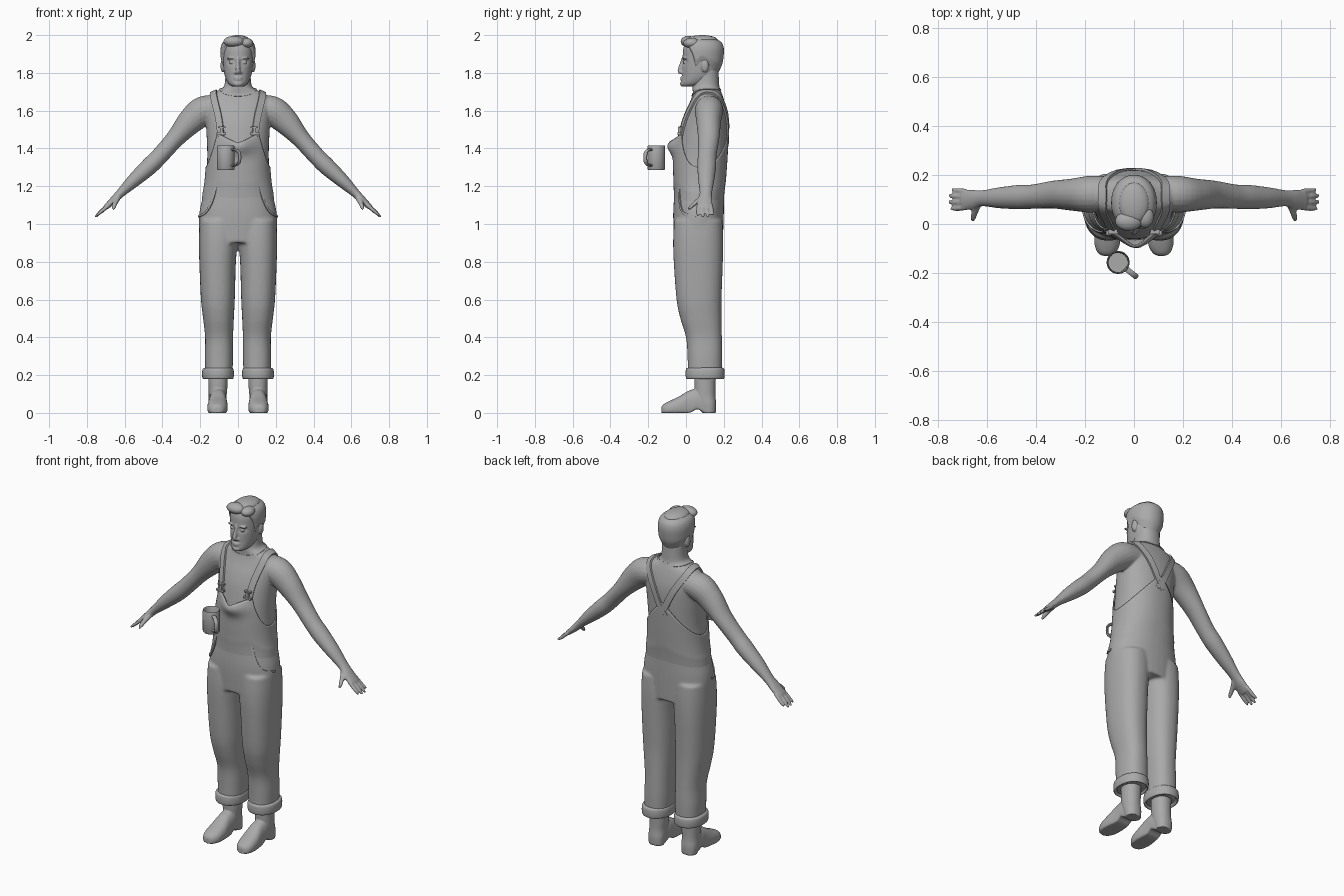
import bpy, bmesh
from math import sin, cos, pi, exp, copysign
from mathutils import Vector
from mathutils.bvhtree import BVHTree

if "Cube" in bpy.data.objects:
    bpy.data.objects.remove(bpy.data.objects["Cube"])

grey = bpy.data.materials.new("plain_grey")
grey.use_nodes = True
grey.diffuse_color = (0.4, 0.4, 0.4, 1)
grey.node_tree.nodes["Principled BSDF"].inputs["Base Color"].default_value = (0.4, 0.4, 0.4, 1)


def spline(rows, steps=5):
    """Smooth curve through rows of numbers."""
    out = []
    for i in range(len(rows) - 1):
        a, b, c, d = (rows[max(0, min(len(rows) - 1, k))] for k in (i - 1, i, i + 1, i + 2))
        for j in range(steps):
            t = j / steps
            out.append([q + t / 2 * (r - p + t * (2 * p - 5 * q + 4 * r - s + t * (3 * (q - r) + s - p)))
                        for p, q, r, s in zip(a, b, c, d)])
    return out + [list(rows[-1])]


def skin_rings(bm, rings, caps=True):
    rows = [[bm.verts.new(p) for p in ring] for ring in rings]
    n = len(rows[0])
    for a, b in zip(rows, rows[1:]):
        for i in range(n):
            bm.faces.new((a[i], a[(i + 1) % n], b[(i + 1) % n], b[i]))
    if caps:
        bm.faces.new(rows[0][::-1])
        bm.faces.new(rows[-1])


def power(v, e):
    return copysign(abs(v) ** (2 / e), v)


def level_point(row, a, e):
    z, x0, x1, y0, y1 = row
    return Vector(((x0 + x1) / 2 + (x1 - x0) / 2 * power(cos(a), e),
                   (y0 + y1) / 2 + (y1 - y0) / 2 * power(sin(a), e), z))


def loft(bm, rows, e=2.2, n=40, side=1):
    """Stack of level outlines: z, x0, x1, y0, y1."""
    rings = [[level_point(r, 2 * pi * i / n, e) for i in range(n)] for r in spline(rows)]
    skin_rings(bm, [[(p.x * side, p.y, p.z) for p in r] for r in rings])


def tube(bm, rows, side=1, n=20):
    """Limb along a path: x, y, z, radius along y, radius across."""
    rows = spline(rows)
    rings = []
    for i, (x, y, z, ra, rb) in enumerate(rows):
        t = Vector(rows[min(i + 1, len(rows) - 1)][:3]) - Vector(rows[max(i - 1, 0)][:3])
        u = t.cross((0, 1, 0)).normalized()
        v = u.cross(t).normalized()
        ring = [Vector((x, y, z)) + v * ra * cos(2 * pi * k / n) + u * rb * sin(2 * pi * k / n) for k in range(n)]
        rings.append([(p.x * side, p.y, p.z) for p in ring])
    skin_rings(bm, rings)


def ball(bm, centre, size):
    ret = bmesh.ops.create_uvsphere(bm, u_segments=20, v_segments=12, radius=1)
    for v in ret["verts"]:
        v.co = Vector(centre) + Vector([a * b for a, b in zip(v.co, size)])


def shell(bm, rows, low, high, offset, e=2.2, n=72, steps=24, bend=None):
    """Cloth or hair layer over a loft, with edge heights given by direction."""
    fine = spline(rows, 12)
    rings = []
    for j in range(steps + 1):
        ring = []
        for i in range(n):
            a = 2 * pi * i / n
            z = low(a) + (high(a) - low(a)) * j / steps
            k = next((k for k in range(len(fine) - 2) if fine[k + 1][0] >= z), len(fine) - 2)
            f = (z - fine[k][0]) / (fine[k + 1][0] - fine[k][0])
            row = [p + (q - p) * min(f, 1) for p, q in zip(fine[k], fine[k + 1])]
            o = offset(j / steps)
            row = [row[0], row[1] - o, row[2] + o, row[3] - o, row[4] + o]
            p = level_point(row, a, e)
            ring.append(bend(p) if bend else p)
        rings.append(ring)
    skin_rings(bm, rings, caps=False)


def finish(name, bm, voxel=0, smooth=4, thick=0):
    bmesh.ops.recalc_face_normals(bm, faces=bm.faces)
    me = bpy.data.meshes.new(name)
    bm.to_mesh(me)
    bm.free()
    me.materials.append(grey)
    ob = bpy.data.objects.new(name, me)
    bpy.context.scene.collection.objects.link(ob)
    bpy.ops.object.select_all(action="DESELECT")
    ob.select_set(True)
    bpy.context.view_layer.objects.active = ob
    if voxel:
        m = ob.modifiers.new("blend", "REMESH")
        m.mode, m.voxel_size, m.use_smooth_shade = "VOXEL", voxel, True
        m = ob.modifiers.new("soften", "SMOOTH")
        m.iterations = smooth
    if thick:
        m = ob.modifiers.new("thickness", "SOLIDIFY")
        m.thickness, m.offset = thick, -1
    bpy.ops.object.shade_smooth_by_angle(angle=0.7)
    return ob


def surface(ob):
    return BVHTree.FromObject(ob, bpy.context.evaluated_depsgraph_get())


def ribbon(bm, tree, path, width, height, side=1):
    """Flat band laid on a surface."""
    pts = [Vector((x * side, y, z)) for x, y, z in spline(path, 8)]
    rings = []
    for i, p in enumerate(pts):
        loc, nor = tree.find_nearest(p)[:2]
        t = pts[min(i + 1, len(pts) - 1)] - pts[max(i - 1, 0)]
        s = t.cross(nor).normalized() * width / 2
        rings.append([loc + s - nor * .01, loc + s + nor * height, loc - s + nor * height, loc - s - nor * .01])
    skin_rings(bm, rings)


# Torso, neck, arms and hands
torso = [(z, -w, w, f, b) for z, w, f, b in (
    (.9, .2, -.062, .195), (1.05, .206, -.068, .2), (1.2, .174, -.06, .203), (1.35, .163, -.06, .213),
    (1.5, .168, -.035, .22), (1.58, .175, -.01, .218), (1.64, .18, .018, .206), (1.685, .15, .035, .192),
    (1.71, .1, .035, .182), (1.735, .072, .035, .176), (1.82, .066, .045, .172))]
bm = bmesh.new()
loft(bm, torso[2:])
for s in (1, -1):
    tube(bm, [(.1, .125, 1.61, .07, .065), (.18, .122, 1.6, .075, .078), (.25, .12, 1.545, .066, .07),
              (.33, .12, 1.455, .057, .05), (.41, .112, 1.365, .05, .046), (.47, .11, 1.305, .05, .046),
              (.55, .107, 1.232, .043, .037), (.62, .105, 1.165, .033, .024), (.66, .1, 1.125, .04, .02),
              (.7, .098, 1.088, .042, .014)], s)
    for y, tip, reach in ((.133, .14, -.012), (.111, .115, 0), (.088, .09, 0), (.066, .062, -.008)):
        tube(bm, [(.685, y, 1.1, .011, .011), (.725 + reach / 2, (y + tip) / 2, 1.068, .0105, .01),
                  (.752 + reach, tip, 1.04 - reach, .008, .007), (.757 + reach, tip, 1.034 - reach, .003, .003)], s, 12)
    tube(bm, [(.635, .085, 1.14, .014, .016), (.65, .05, 1.112, .012, .014), (.657, .025, 1.09, .01, .011),
              (.66, .012, 1.075, .005, .005)], s, 12)
body = finish("torso_and_arms", bm, .006, 3)

# Head with nose, lips, brows and ears
skull = [(z, -w, w, f, b) for z, w, f, b in (
    (1.728, .03, -.02, .05), (1.745, .052, -.027, .11), (1.785, .07, -.022, .16), (1.84, .079, -.02, .18),
    (1.88, .082, -.018, .188), (1.93, .082, -.014, .19), (1.965, .068, .004, .175), (1.985, .035, .045, .13))]
bm = bmesh.new()
loft(bm, skull, 2.1, 64)
for v in bm.verts:
    if v.co.y < .06:
        for s in (1, -1):
            v.co.y += .014 * exp(-((v.co.x - s * .034) / .017) ** 2 - ((v.co.z - 1.857) / .012) ** 2)
tube(bm, [(0, -.01, 1.88, .012, .009), (0, -.021, 1.845, .013, .01), (0, -.032, 1.812, .013, .013),
          (0, -.026, 1.797, .008, .016)])
for z, w in ((1.774, .025), (1.765, .021)):
    ball(bm, (0, -.02, z), (w, .011, .006))
ball(bm, (0, -.018, 1.742), (.024, .014, .015))
for s in (1, -1):
    ball(bm, (s * .034, -.008, 1.855), (.014, .008, .007))
    ball(bm, (s * .036, -.008, 1.876), (.026, .011, .006))
    ball(bm, (s * .014, -.019, 1.801), (.009, .011, .008))
    ball(bm, (s * .081, .1, 1.838), (.012, .02, .035))
finish("head", bm, .0045, 3)

# Short hair with a swept quiff
bm = bmesh.new()
shell(bm, skull, lambda a: 1.865 - .07 * sin(a) + .05 * exp(-((sin(a) + 1) / .35) ** 2) - .05 * exp(-((sin(a) + .25) / .15) ** 2),
      lambda a: 1.985, lambda t: .001 + .009 * min(1, t * 4), 2.1)
ball(bm, (0, .085, 1.972), (.062, .085, .028))
ball(bm, (-.022, .012, 1.966), (.055, .04, .03))
ball(bm, (.045, .03, 1.958), (.036, .045, .027))
finish("hair", bm)

# Trousers with seat
bm = bmesh.new()
loft(bm, torso[:4])
for s in (1, -1):
    loft(bm, [(.19, .03, .173, .01, .19), (.3, .026, .176, .008, .192), (.4, .026, .174, 0, .19),
              (.5, .022, .185, -.03, .188), (.6, .017, .196, -.05, .188), (.8, .011, .205, -.065, .195),
              (.92, 0, .207, -.068, .197), (1.02, 0, .203, -.062, .193)], 2.3, side=s)
trousers = finish("trousers", bm, .008, 6)

# Turned-up cuffs
for s, name in ((1, "left"), (-1, "right")):
    bm = bmesh.new()
    loft(bm, [(.215, .045, .16, .025, .18), (.183, .035, .178, .01, .195), (.185, .024, .188, 0, .203),
              (.215, .022, .19, -.002, .205), (.236, .027, .184, .003, .2), (.24, .045, .16, .025, .18)], side=s)
    finish(name + "_cuff", bm)


# Bib and back panel
def rim(a):
    t = abs(cos(a))
    if sin(a) > 0:
        return 1.3 + .2 * (1 - t) ** .9
    return 1.48 - .05 * (1 - t / .6) if t < .6 else 1.3 + .18 * ((1 - t) / .4) ** 1.2


def sag(p):
    if p.y < .05:
        p.y -= .04 * exp(-((p.x - .01) / .07) ** 2 - ((p.z - 1.415) / .045) ** 2)
    return p


bm = bmesh.new()
shell(bm, torso, lambda a: 1.1, rim, lambda t: -.004 + .011 * min(1, t * 3), n=96, bend=sag)
finish("bib", bm, thick=.006)

# Straps, neckband and pocket edges laid on the surfaces
tree, hips = surface(body), surface(trousers)
for s, name in ((1, "left"), (-1, "right")):
    bm = bmesh.new()
    ribbon(bm, tree, [(.1, -.05, 1.47), (.108, -.02, 1.56), (.13, .03, 1.66), (.138, .1, 1.72), (.12, .18, 1.67),
                      (.07, .23, 1.58), (.02, .24, 1.48), (-.02, .24, 1.42)], .036, .009, s)
    finish(name + "_strap", bm)
    bm = bmesh.new()
    ribbon(bm, hips, [(.13, -.06, 1.2), (.15, -.05, 1.12), (.18, -.02, 1.06), (.22, .05, 1.04)], .012, .006, s)
    finish(name + "_pocket_edge", bm)
    # Buckle: hook plate, wire bar and button
    bm = bmesh.new()
    for x, z, w, h in ((.1, 1.512, .04, .009), (.1, 1.49, .016, .04), (.1, 1.478, .05, .011)):
        p = tree.find_nearest(Vector((s * x, -.05, z)))[0]
        ret = bmesh.ops.create_cube(bm, size=1)
        for v in ret["verts"]:
            v.co = Vector((p.x + v.co.x * w, p.y - .012 + v.co.y * .018, z + v.co.z * h))
    finish(name + "_buckle", bm)
bm = bmesh.new()
ribbon(bm, tree, [(.085 * sin(k * pi / 8), .105 - .085 * cos(k * pi / 8), 1.7 - .015 * cos(k * pi / 8))
                  for k in range(17)], .012, .004)
finish("neckband", bm)

# Boots
for s, name in ((1, "left"), (-1, "right")):
    bm = bmesh.new()
    loft(bm, [(0, .064, .152, .085, .158), (.045, .06, .156, .07, .16), (.09, .06, .155, .05, .156),
              (.14, .056, .156, .045, .156), (.22, .054, .158, .043, .16)], side=s)
    rings = []
    for y, x, w, top in spline([(.13, .106, .04, .09), (.07, .106, .046, .125), (.02, .106, .048, .12),
                                (-.04, .108, .054, .085), (-.09, .11, .05, .062), (-.12, .112, .034, .045),
                                (-.13, .112, .015, .03)]):
        base = .02 * exp(-((y - .06) / .025) ** 2)
        rings.append([(s * (x + w * power(cos(k * pi / 16), 2.5)), y,
                       base + (top - base) * max(0, .35 + .65 * power(sin(k * pi / 16), 2.2))) for k in range(32)])
    skin_rings(bm, rings)
    finish(name + "_boot", bm, .005, 2)

# Mug with hollow inside and handle
bm = bmesh.new()
profile = ((.043, 1.285), (.047, 1.292), (.047, 1.408), (.044, 1.416), (.04, 1.408), (.039, 1.3))
skin_rings(bm, [[(-.065 + r * cos(k * pi / 16), -.157 + r * sin(k * pi / 16), z) for k in range(32)] for r, z in profile])
aim = Vector((.78, -.62, 0))
rings = []
for j in range(17):
    b = -pi / 2 + pi * j / 16
    out = aim * power(cos(b), 3) + Vector((0, 0, power(sin(b), 3)))
    mid = Vector((-.065, -.157, 1.352)) + aim * (.035 + .06 * out.xy.length) + Vector((0, 0, .042 * out.z))
    way = (aim * cos(b) + Vector((0, 0, sin(b)))) * .007
    rings.append([mid + way * cos(k * pi / 5) + Vector((.62, .78, 0)) * .012 * sin(k * pi / 5) for k in range(10)])
skin_rings(bm, rings)
finish("mug", bm)
